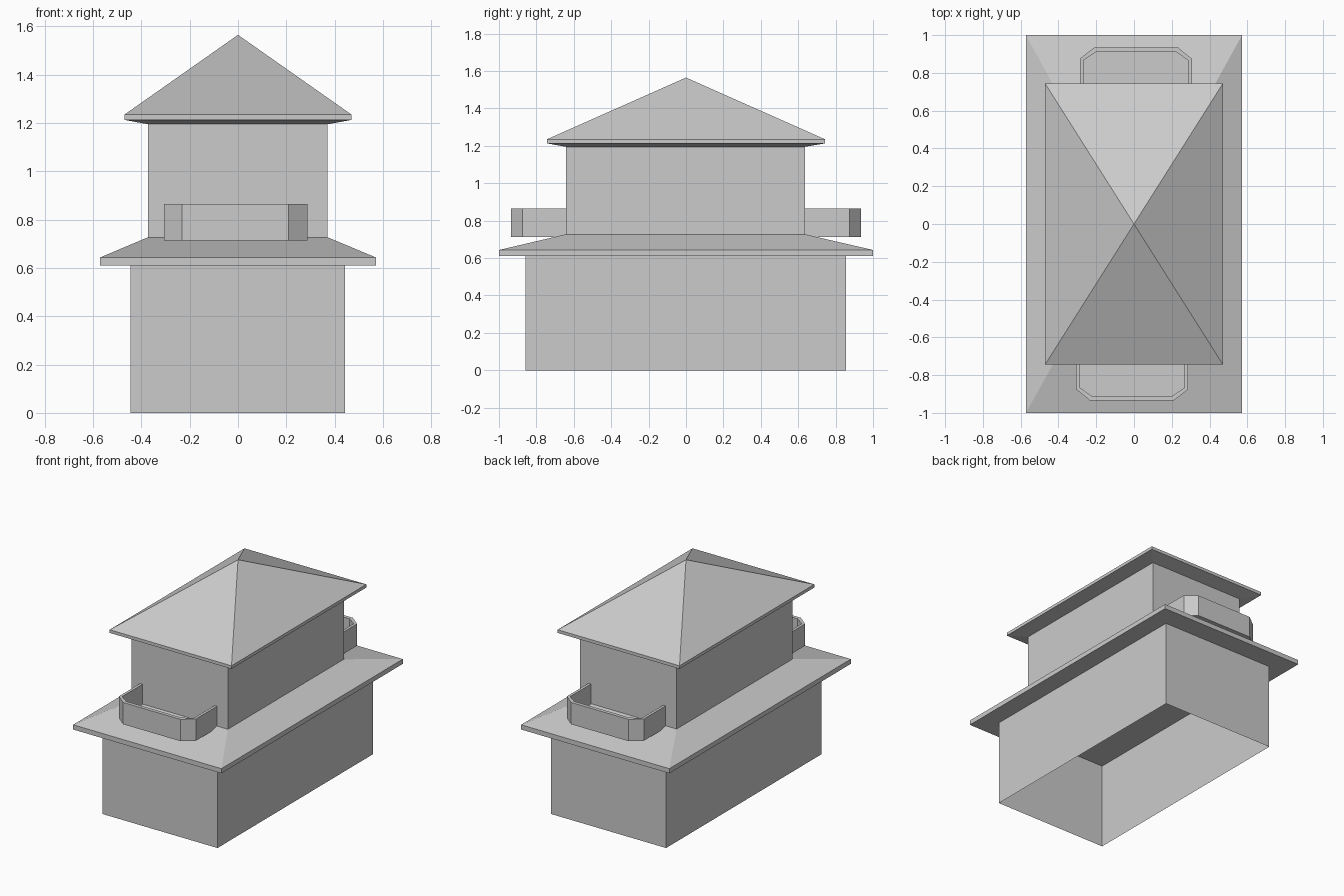
import bpy, bmesh

if "Cube" in bpy.data.objects:
    bpy.data.objects.remove(bpy.data.objects["Cube"])


def loft(name, rings, cap_start=False, cap_end=False, closed=True, sign=1):
    """Skin a list of rings (points, z); sign=-1 turns the part half a turn about z."""
    bm = bmesh.new()
    loops = [[bm.verts.new((sign * x, sign * y, z)) for x, y in pts] for pts, z in rings]
    for a, b in zip(loops, loops[1:]):
        n = len(a)
        for i in range(n if closed else n - 1):
            j = (i + 1) % n
            bm.faces.new((a[i], a[j], b[j], b[i]))
    if cap_start:
        bm.faces.new(loops[0][::-1])
    if cap_end:
        bm.faces.new(loops[-1])
    bmesh.ops.remove_doubles(bm, verts=bm.verts, dist=1e-5)
    mesh = bpy.data.meshes.new(name)
    bm.to_mesh(mesh)
    bm.free()
    obj = bpy.data.objects.new(name, mesh)
    bpy.context.collection.objects.link(obj)
    return obj


def rect(x0, x1, y0, y1):
    return [(x0, y0), (x1, y0), (x1, y1), (x0, y1)]


lower = rect(-0.445, 0.442, -0.857, 0.855)
upper = rect(-0.373, 0.371, -0.642, 0.636)
skirt = rect(-0.572, 0.572, -1, 1)
eave = rect(-0.47, 0.47, -0.743, 0.743)
apex = [(0, 0)] * 4

# Ground storey, open underneath
loft("lower_walls", [(lower, 0), (lower, 0.61)])

# Sloping skirt roof between the storeys
loft("skirt_roof", [(skirt, 0.61), (skirt, 0.643), (upper, 0.727)], cap_start=True)

# Upper storey
loft("upper_walls", [(upper, 0.727), (upper, 1.195)])

# Pyramid roof with thin fascia and slanted soffit
loft("pyramid_roof", [(upper, 1.195), (eave, 1.213), (eave, 1.235), (apex, 1.565)])

# Balconies with chamfered parapets, front and back
outer = [(-0.306, -0.63), (-0.306, -0.875), (-0.232, -0.935),
         (0.21, -0.935), (0.287, -0.875), (0.287, -0.63)]
inner = [(-0.287, -0.63), (-0.287, -0.866), (-0.225, -0.91),
         (0.203, -0.91), (0.268, -0.866), (0.268, -0.63)]
for side, sign in (("front", 1), ("back", -1)):
    loft(side + "_balcony",
         [(outer, 0.713), (outer, 0.865), (inner, 0.865), (inner, 0.722)],
         cap_start=True, cap_end=True, closed=False, sign=sign)
